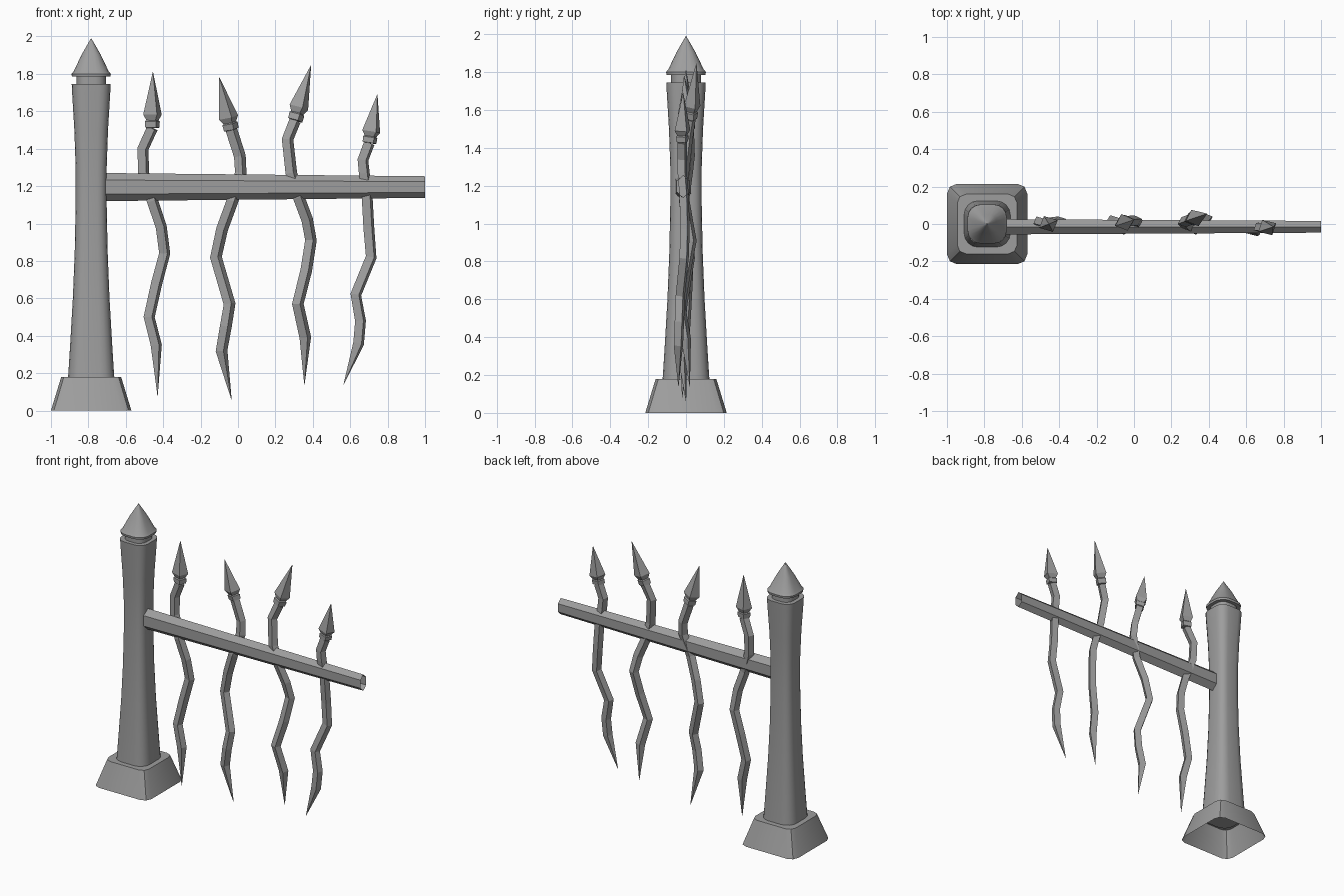
import bpy, bmesh, math
from mathutils import Vector

cube = bpy.data.objects.get("Cube")
if cube:
    bpy.data.objects.remove(cube, do_unlink=True)

iron = bpy.data.materials.new("weathered_grey")
iron.use_nodes = True
GREY = (0.34, 0.34, 0.34, 1)
iron.diffuse_color = GREY
iron.node_tree.nodes["Principled BSDF"].inputs["Base Color"].default_value = GREY


def loft(name, rings, cap_start=False, cap_end=False, smooth=None):
    """Skin a list of equal-length point rings into one object."""
    bm = bmesh.new()
    loops = [[bm.verts.new(p) for p in ring] for ring in rings]
    n = len(loops[0])
    for a, b in zip(loops, loops[1:]):
        for i in range(n):
            j = (i + 1) % n
            bm.faces.new((a[i], a[j], b[j], b[i]))
    if cap_start:
        bm.faces.new(loops[0][::-1])
    if cap_end:
        bm.faces.new(loops[-1])
    bmesh.ops.recalc_face_normals(bm, faces=bm.faces)
    mesh = bpy.data.meshes.new(name)
    bm.to_mesh(mesh)
    bm.free()
    mesh.materials.append(iron)
    obj = bpy.data.objects.new(name, mesh)
    bpy.context.collection.objects.link(obj)
    if smooth:
        bpy.ops.object.select_all(action='DESELECT')
        obj.select_set(True)
        bpy.context.view_layer.objects.active = obj
        bpy.ops.object.shade_smooth_by_angle(angle=math.radians(smooth))
    return obj


POST_X = -0.785


def rounded_square(half, z, round_part, steps):
    """Square ring with rounded corners, centred on the post axis."""
    r = half * round_part
    pts = []
    for corner in range(4):
        mid = math.pi / 4 + corner * math.pi / 2
        cx = (half - r) * math.copysign(1, math.cos(mid))
        cy = (half - r) * math.copysign(1, math.sin(mid))
        for s in range(steps + 1):
            a = corner * math.pi / 2 + s / steps * math.pi / 2
            pts.append((POST_X + cx + r * math.cos(a), cy + r * math.sin(a), z))
    return pts


# Hollow plinth with cut corners and a shoulder running in to the shaft
loft("post_base", [rounded_square(h, z, f, 2) for h, z, f in
                   [(0.215, 0, 0.25), (0.16, 0.18, 0.3), (0.11, 0.18, 0.55)]],
     smooth=30)

# Waisted shaft
shaft = [(0.125, 0.16), (0.122, 0.2), (0.112, 0.36), (0.098, 0.6), (0.088, 0.85),
         (0.083, 1.1), (0.083, 1.3), (0.09, 1.5), (0.102, 1.7), (0.104, 1.745)]
loft("post_shaft", [rounded_square(h, z, 0.6, 4) for h, z in shaft],
     True, True, 40)

# Neck, rim and pointed cap
cap = [(0.078, 1.74), (0.078, 1.785), (0.103, 1.785), (0.105, 1.8),
       (0.093, 1.815), (0.05, 1.905), (0.001, 1.99)]
loft("post_cap", [rounded_square(h, z, 0.7, 4) for h, z in cap], True, True, 40)


# Tapered hexagonal rail, open at its ends
def rail_ring(x, z, scale):
    return [(x, -0.015 + 0.047 * scale * math.cos(a), z + 0.075 * scale * math.sin(a))
            for a in (math.pi / 6 + k * math.pi / 3 for k in range(6))]


loft("rail", [rail_ring(-0.715, 1.195, 1), rail_ring(1, 1.195, 0.77)])


def bar_ring(p, direction, radius, turn):
    """Four-sided section set square to the path."""
    d = Vector(direction).normalized()
    side = Vector((0, 1, 0)).cross(d).normalized()
    deep = d.cross(side)
    return [Vector(p) + side * radius * math.cos(a) + deep * radius * 0.85 * math.sin(a)
            for a in (turn + k * math.pi / 2 for k in range(4))]


def spear(name, path, tip, turn):
    """Wavy bar from its lower point up to the neck, then a collar and head."""
    pts = [Vector(p) for p in path]
    rings = []
    for i, p in enumerate(pts):
        d = pts[min(i + 1, len(pts) - 1)] - pts[max(i - 1, 0)]
        rings.append(bar_ring(p, d, 0.001 if i == 0 else 0.033, turn))
    loft(name + "_bar", rings, True, True)

    neck, tip = pts[-1], Vector(tip)
    axis = tip - neck
    head = [(0, 0.03), (0.01, 0.042), (0.12, 0.044), (0.14, 0.036),
            (0.24, 0.055), (1, 0.001)]
    loft(name + "_head", [bar_ring(neck + axis * t, axis, r, turn) for t, r in head],
         True, True)


# Four crooked spears, listed from the lower point upward
spear("spear_1",
      [(-0.43, -0.02, 0.08), (-0.437, -0.01, 0.35), (-0.475, 0.0, 0.5),
       (-0.435, 0.01, 0.68), (-0.392, 0.015, 0.84), (-0.41, 0.0, 0.98),
       (-0.457, -0.01, 1.12), (-0.505, 0.01, 1.27), (-0.508, 0.015, 1.4),
       (-0.458, 0.0, 1.51)], (-0.455, 0.0, 1.81), 0.45)
spear("spear_2",
      [(-0.035, 0.0, 0.06), (-0.088, -0.02, 0.32), (-0.065, -0.03, 0.45),
       (-0.045, -0.02, 0.57), (-0.118, 0.02, 0.82), (-0.085, 0.01, 0.97),
       (-0.03, -0.01, 1.12), (0.015, 0.01, 1.27), (0.01, 0.02, 1.36),
       (-0.035, 0.015, 1.5)], (-0.1, -0.01, 1.78), 0.3)
spear("spear_3",
      [(0.355, 0.02, 0.14), (0.36, 0.0, 0.39), (0.32, -0.03, 0.57),
       (0.365, 0.0, 0.75), (0.39, 0.03, 0.91), (0.37, 0.01, 1.02),
       (0.325, -0.01, 1.14), (0.285, -0.01, 1.27), (0.265, 0.01, 1.45),
       (0.305, 0.025, 1.55)], (0.39, 0.055, 1.845), 0.35)
spear("spear_4",
      [(0.565, -0.04, 0.14), (0.645, -0.04, 0.36), (0.655, -0.035, 0.48),
       (0.63, -0.03, 0.62), (0.712, -0.01, 0.82), (0.7, -0.005, 0.97),
       (0.69, -0.01, 1.15), (0.675, -0.02, 1.27), (0.668, -0.02, 1.34),
       (0.702, -0.02, 1.43)], (0.745, -0.015, 1.69), 0.5)
